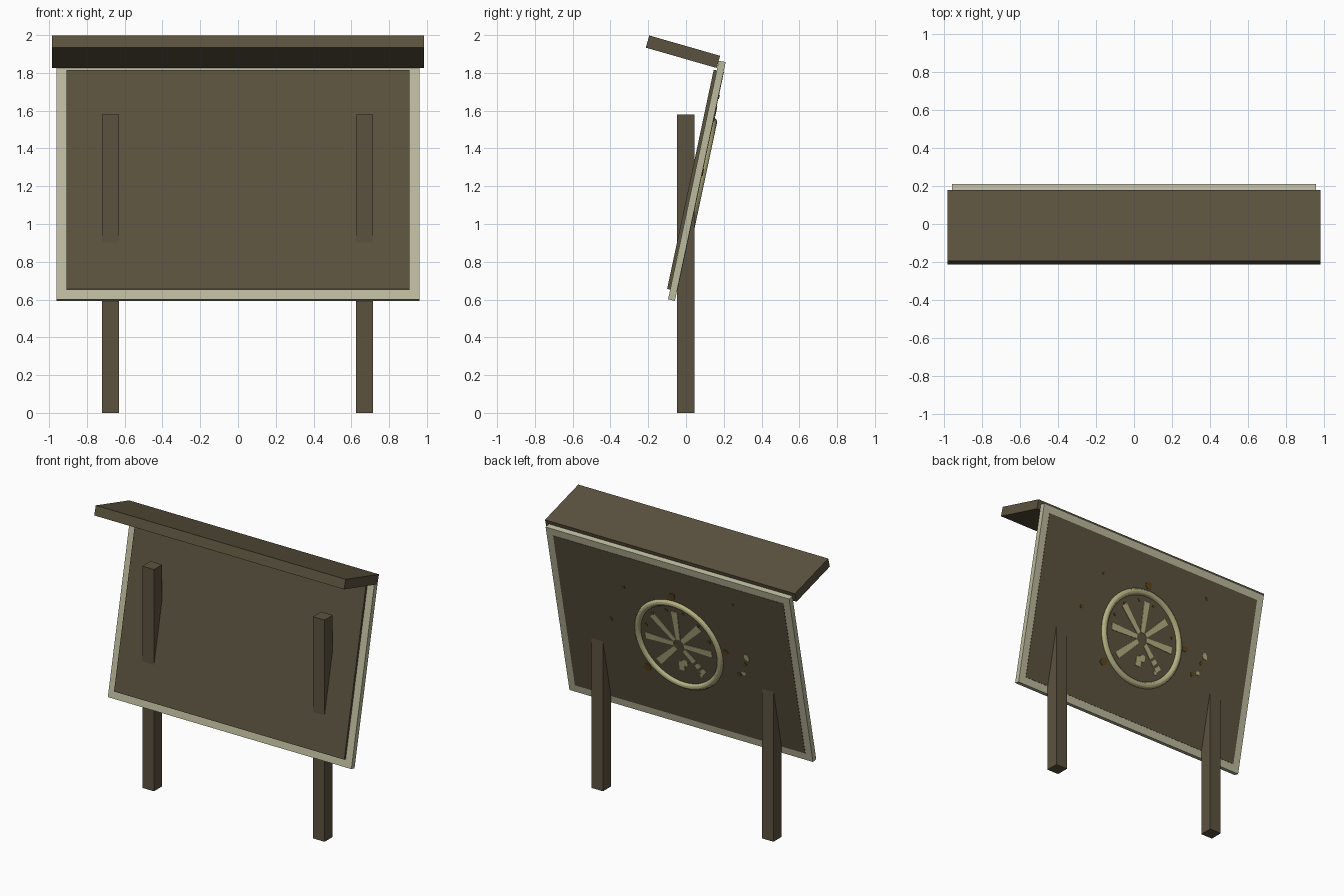
import bpy, bmesh, math, random
from mathutils import Matrix, Vector

cube = bpy.data.objects.get("Cube")
if cube:
    bpy.data.objects.remove(cube, do_unlink=True)
random.seed(4)


def material(name, r, g, b):
    m = bpy.data.materials.new(name)
    m.use_nodes = True
    m.diffuse_color = (r, g, b, 1)
    m.node_tree.nodes["Principled BSDF"].inputs["Base Color"].default_value = (r, g, b, 1)
    return m


wood = material("dark wood", .105, .086, .05)
cream = material("pale frame", .50, .49, .34)
straw = material("straw paint", .45, .43, .22)
rust = material("rust paint", .12, .06, .013)

# Leaning frame of the sign: local y points to the back, local z up the panel
LEAN = Matrix.Translation((0, .0575, 1.229)) @ Matrix.Rotation(math.radians(-12), 4, 'X')
BACK = .0205


def finish(name, bm, mat, matrix=Matrix()):
    bmesh.ops.recalc_face_normals(bm, faces=bm.faces)
    me = bpy.data.meshes.new(name)
    bm.to_mesh(me)
    bm.free()
    me.materials.append(mat)
    ob = bpy.data.objects.new(name, me)
    ob.matrix_world = matrix
    bpy.context.collection.objects.link(ob)
    return ob


def box(name, center, size, mat, matrix=Matrix()):
    bm = bmesh.new()
    bmesh.ops.create_cube(bm, size=1)
    bmesh.ops.scale(bm, vec=size, verts=bm.verts)
    bmesh.ops.translate(bm, vec=center, verts=bm.verts)
    return finish(name, bm, mat, matrix)


def plates(name, outlines, mat):
    """Thin painted shapes on the back of the board."""
    bm = bmesh.new()
    for outline in outlines:
        face = bm.faces.new([bm.verts.new((-a, BACK, b)) for a, b in outline])
        ext = bmesh.ops.extrude_face_region(bm, geom=[face])
        verts = [v for v in ext["geom"] if isinstance(v, bmesh.types.BMVert)]
        bmesh.ops.translate(bm, vec=(0, .004, 0), verts=verts)
    return finish(name, bm, mat, LEAN)


def spoke(angle, r0, r1):
    c, s = math.cos(angle), math.sin(angle)
    half0, half1 = .014 + .04 * r0, .014 + .04 * r1
    pts = [(r0, -half0), (r1, -half1), (r1, half1), (r0, half0)]
    return [(r * c - w * s, r * s + w * c) for r, w in pts]


def blot(a, b, size):
    n = 7
    out = []
    for i in range(n):
        t = i * math.tau / n
        r = size * random.uniform(.6, 1.1)
        out.append((a + r * math.cos(t), b + r * math.sin(t)))
    return out


# Posts
for side, x in (("left", .67), ("right", -.675)):
    box(side + "_post", (x, -.002, .79), (.092, .092, 1.58), wood)

# Sign panel
box("frame", (0, 0, 0), (1.92, .037, 1.292), cream, LEAN)
box("front_board", (0, -.02, 0), (1.815, .03, 1.186), wood, LEAN)
box("back_board", (0, .0185, 0), (1.815, .004, 1.186), wood, LEAN)

# Roof plank
roof = Matrix.Translation((0, -.016, 1.912)) @ Matrix.Rotation(math.radians(-16), 4, 'X')
box("roof", (0, 0, 0), (1.97, .39, .067), wood, roof)

# Round rim on the back
bpy.ops.mesh.primitive_torus_add(major_radius=.322, minor_radius=.024,
                                 major_segments=48, minor_segments=12)
rim = bpy.context.object
rim.name = "wheel_rim"
rim.data.materials.append(straw)
rim.matrix_world = LEAN @ Matrix.Translation((0, BACK - .004, 0)) @ Matrix.Rotation(math.pi / 2, 4, 'X')
bpy.ops.object.shade_smooth_by_angle()

# Painted spokes, two of them worn away in places
spokes = []
for i in range(8):
    angle = i * math.pi / 4
    if i == 6:
        spokes.append(spoke(angle, .13, .2))
    elif i == 7:
        spokes += [spoke(angle, .05, .15), spoke(angle, .17, .2), spoke(angle, .22, .25)]
    else:
        spokes.append(spoke(angle, .04, .26))
plates("wheel_spokes", spokes, straw)

# Flaked paint
plates("pale_flakes", [blot(.54, .06, .03), blot(.5, -.08, .02), blot(.03, -.14, .03),
                       blot(.15, -.2, .015)], straw)
spots = [(-.285, -.26, .035), (0, .38, .03), (.37, .05, .03), (.46, -.1, .02),
         (-.53, .05, .02), (-.39, .34, .015), (.49, .46, .015), (.52, .0, .015)]
for i in range(6):
    t = math.radians(20 + 28 * i)
    spots.append((.265 * math.cos(t), .265 * math.sin(t), .015))
plates("rust_flakes", [blot(*s) for s in spots], rust)
